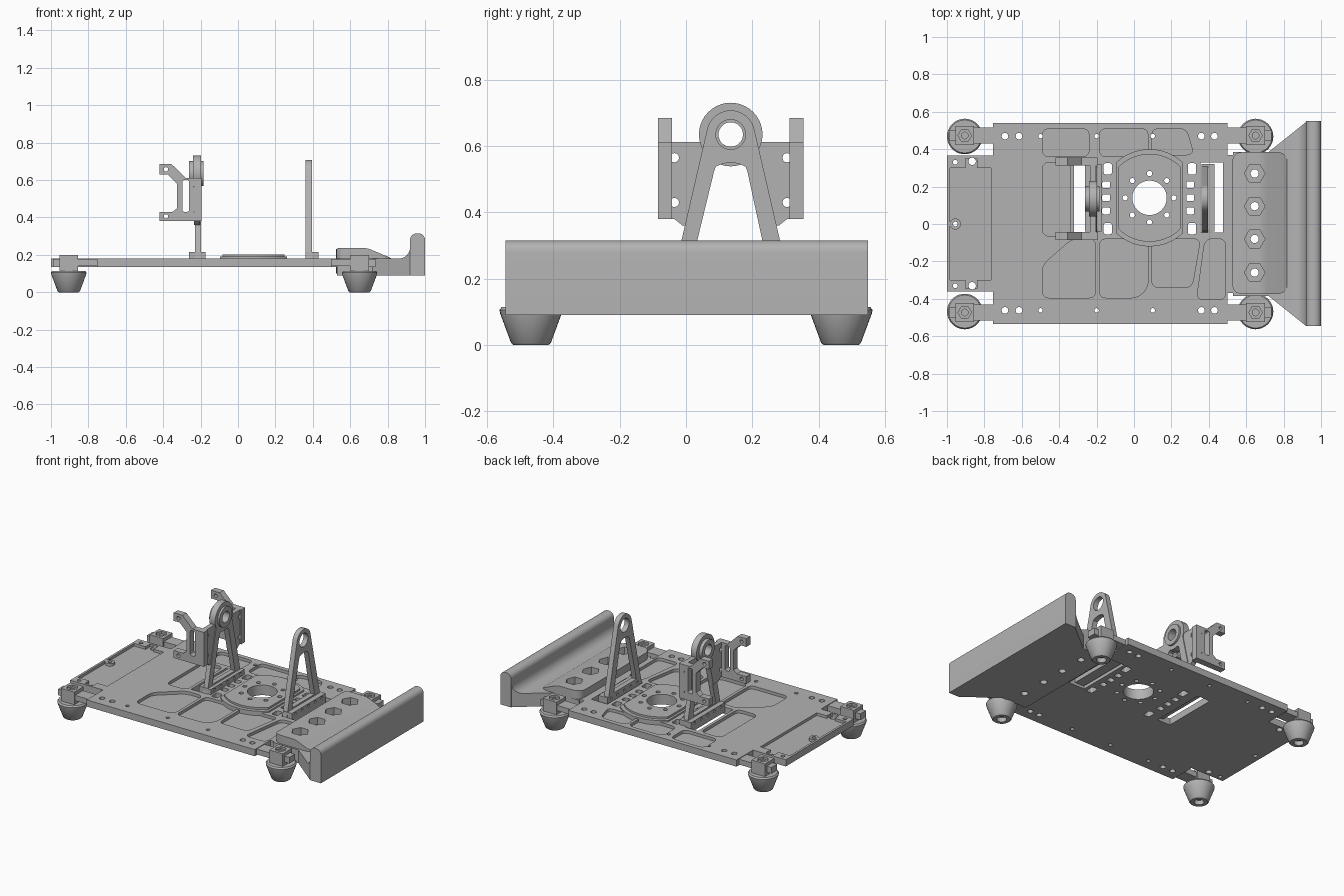
import bpy, bmesh, math
from mathutils import Vector

cube = bpy.data.objects.get("Cube")
if cube:
    bpy.data.objects.remove(cube, do_unlink=True)

grey = bpy.data.materials.new("machined_grey")
grey.use_nodes = True
GREY = (0.45, 0.45, 0.45, 1)
grey.diffuse_color = GREY
grey.node_tree.nodes["Principled BSDF"].inputs["Base Color"].default_value = GREY

AXES = {"x": lambda u, v, w: (w, u, v), "y": lambda u, v, w: (u, w, v), "z": lambda u, v, w: (u, v, w)}


def make(name, bm):
    bmesh.ops.recalc_face_normals(bm, faces=bm.faces)
    mesh = bpy.data.meshes.new(name)
    bm.to_mesh(mesh)
    bm.free()
    mesh.materials.append(grey)
    ob = bpy.data.objects.new(name, mesh)
    bpy.context.collection.objects.link(ob)
    return ob


def prism(name, pts, axis, lo, hi):
    bm = bmesh.new()
    face = bm.faces.new([bm.verts.new(AXES[axis](u, v, lo)) for u, v in pts])
    ext = bmesh.ops.extrude_face_region(bm, geom=[face])["geom"]
    step = Vector(AXES[axis](0, 0, hi - lo))
    bmesh.ops.translate(bm, verts=[g for g in ext if isinstance(g, bmesh.types.BMVert)], vec=step)
    return make(name, bm)


def rect(u0, u1, v0, v1):
    return [(u0, v0), (u1, v0), (u1, v1), (u0, v1)]


def arc(u, v, r, a0=0, a1=360, n=24):
    count = n if a1 - a0 == 360 else n + 1
    angles = [math.radians(a0 + (a1 - a0) * i / n) for i in range(count)]
    return [(u + r * math.cos(a), v + r * math.sin(a)) for a in angles]


def rounded(pts, r, n=5):
    out = []
    for i, p in enumerate(pts):
        p, a, b = Vector(p), Vector(pts[i - 1]), Vector(pts[(i + 1) % len(pts)])
        s = p + (a - p).normalized() * min(r, (a - p).length * 0.48)
        e = p + (b - p).normalized() * min(r, (b - p).length * 0.48)
        for k in range(n + 1):
            t = k / n
            out.append(tuple(s * (1 - t) ** 2 + p * 2 * t * (1 - t) + e * t * t))
    return out


def boolean(ob, other, op="DIFFERENCE"):
    mod = ob.modifiers.new("bool", "BOOLEAN")
    mod.operation, mod.solver, mod.object = op, "EXACT", other
    bpy.context.view_layer.update()
    deps = bpy.context.evaluated_depsgraph_get()
    mesh = bpy.data.meshes.new_from_object(ob.evaluated_get(deps))
    ob.modifiers.clear()
    ob.data = mesh
    bpy.data.objects.remove(other, do_unlink=True)


def cut(ob, pts, axis, lo, hi):
    boolean(ob, prism("cutter", pts, axis, lo, hi))


def add(ob, pts, axis, lo, hi):
    boolean(ob, prism("addition", pts, axis, lo, hi), "UNION")


# Base plate with a narrow tail and a tongue towards the bumper
BOTTOM, TOP = 0.135, 0.18
plate = prism("base_plate", [
    (-1, -0.36), (-0.755, -0.36), (-0.755, -0.535), (0.5, -0.535), (0.5, -0.37), (0.54, -0.37),
    (0.54, 0.37), (0.5, 0.37), (0.5, 0.54), (-0.755, 0.54), (-0.755, 0.365), (-1, 0.365)], "z", BOTTOM, TOP)

# Lightening pockets
pockets = [
    rect(-0.49, -0.24, 0.36, 0.51), rect(-0.185, 0.075, 0.36, 0.51),
    [(0.095, 0.37), (0.32, 0.37), (0.28, 0.51), (0.095, 0.51)],
    rect(-0.49, -0.34, -0.065, 0.33),
    [(-0.49, -0.395), (-0.205, -0.395), (-0.205, -0.08), (-0.33, -0.08), (-0.49, -0.22)],
    [(-0.185, -0.395), (0.02, -0.395), (0.075, -0.34), (0.075, -0.08), (-0.185, -0.08)],
    [(0.095, -0.34), (0.31, -0.34), (0.355, -0.08), (0.095, -0.08)],
    [(0.335, -0.405), (0.49, -0.405), (0.49, -0.08), (0.38, -0.08)]]
for p in pockets:
    cut(plate, rounded(p, 0.04), "z", 0.16, 0.3)
cut(plate, [(-0.985, -0.3), (-0.9, -0.3), (-0.9, -0.345), (-0.84, -0.345), (-0.84, -0.3), (-0.765, -0.3),
            (-0.765, 0.3), (-0.84, 0.3), (-0.84, 0.35), (-0.9, 0.35), (-0.9, 0.3), (-0.985, 0.3)], "z", 0.162, 0.3)
for y in (-0.33, 0, 0.33):
    add(plate, arc(-0.955, y, 0.03, n=16), "z", 0.14, TOP)
    cut(plate, arc(-0.955, y, 0.013, n=12), "z", 0, 1)
for y in (-0.33, 0.335):
    cut(plate, arc(-0.865, y, 0.02, n=12), "z", 0, 1)

# Raised round mount with flattened sides and a central bore
CX, CY = 0.083, 0.14
for r, half, top in ((0.26, 0.18, 0.19), (0.235, 0.165, 0.203)):
    a = math.degrees(math.acos(half / r))
    add(plate, arc(CX, CY, r, a, 180 - a) + arc(CX, CY, r, 180 + a, 360 - a), "z", 0.14, top)
cut(plate, arc(CX, CY, 0.092, n=40), "z", 0, 1)
for u, v in arc(CX, CY, 0.13, n=8):
    cut(plate, arc(u, v, 0.014, n=12), "z", 0, 1)

# Upright windows, slots and edge holes
for x0, x1 in ((-0.32, -0.225), (0.355, 0.475)):
    cut(plate, rect(x0, x1, -0.045, 0.33), "z", 0, 1)
for x in (-0.14, 0.31):
    for y in (-0.02, 0.3):
        cut(plate, rounded(rect(x - 0.022, x + 0.022, y - 0.035, y + 0.025), 0.012), "z", 0, 1)
    for y in (0.07, 0.14, 0.21):
        cut(plate, rounded(rect(x - 0.03, x + 0.012, y - 0.018, y + 0.018), 0.01), "z", 0, 1)
for y in (-0.462, 0.47):
    for x, r in ((-0.69, 0.018), (-0.615, 0.018), (-0.5, 0.012), (-0.2, 0.012),
                 (0.1, 0.012), (0.36, 0.018), (0.43, 0.018)):
        cut(plate, arc(x, y, r, n=14), "z", 0, 1)

# Bumper: swept profile, tapered at both ends
bumper = prism("bumper", [
    (0.53, 0.09), (1, 0.09)] + arc(0.965, 0.28, 0.035, 0, 90, 6) + arc(0.955, 0.28, 0.035, 90, 180, 6)
    + arc(0.86, 0.24, 0.06, 0, -90, 6) + [(0.53, 0.18)], "y", -0.545, 0.55)
for s in (-1, 1):
    cut(bumper, [(0.4, s * 0.385), (0.72, s * 0.385), (0.92, s * 0.545), (0.92, s * 0.7), (0.4, s * 0.7)], "z", 0, 1)

# Bumper pad: rounded plan meets a sloping side profile
pad = prism("bumper_pad", rounded([(0.525, -0.375), (0.82, -0.375), (0.82, 0.385), (0.525, 0.385)], 0.06), "z", 0.1, 0.3)
boolean(pad, prism("pad_slope", rounded([(0.5, 0.1), (0.83, 0.1), (0.83, 0.178), (0.69, 0.237), (0.52, 0.237)], 0.025),
                   "y", -0.5, 0.5), "INTERSECT")
boolean(bumper, pad, "UNION")
for y in (0.27, 0.095, -0.08, -0.26):
    cut(bumper, arc(0.645, y, 0.055, n=6), "z", 0.19, 1)
    cut(bumper, arc(0.645, y, 0.022, n=16), "z", 0, 1)

# Four feet with clamp blocks, arms and nut recesses
FOOT = [(0.03, 0.03), (0.03, 0), (0.053, 0), (0.06, 0.006), (0.093, 0.095), (0.095, 0.105), (0.088, 0.115), (0, 0.115)]
for end, fx, toward in (("rear", -0.905, 1), ("front", 0.65, -1)):
    for side, s in (("right", -1), ("left", 1)):
        bm = bmesh.new()
        verts = [bm.verts.new((r, 0, z)) for r, z in [(0, 0.03)] + FOOT]
        edges = [bm.edges.new(pair) for pair in zip(verts, verts[1:])]
        bmesh.ops.spin(bm, geom=verts + edges, cent=(0, 0, 0), axis=(0, 0, 1), angle=math.tau, steps=32)
        bmesh.ops.remove_doubles(bm, verts=bm.verts, dist=0.0005)
        bmesh.ops.translate(bm, verts=bm.verts, vec=(fx, s * 0.468, 0))
        make(f"{end}_{side}_foot", bm)
        y = s * 0.473
        block = prism(f"{end}_{side}_clamp", rect(fx - 0.05, fx + 0.05, y - 0.05, y + 0.05), "z", 0.113, 0.2)
        arm = sorted((fx, fx + toward * 0.165))
        add(block, rect(*arm, y - 0.042, y + 0.042), "z", 0.14, 0.176)
        tab = sorted((fx, fx - toward * 0.085))
        add(block, rect(*tab, y - 0.03, y + 0.03), "z", 0.136, 0.178)
        cut(block, arc(fx, y, 0.036, n=6), "z", 0.185, 1)
        cut(block, arc(fx, y, 0.018, n=14), "z", 0.12, 1)

# Two A-frame uprights
PY, PZ = 0.135, 0.635
OPENING = [(0.012, 0.225), (0.25, 0.225), (0.185, 0.525)] + arc(PY, 0.46, 0.09, 60, 120, 8) + [(0.085, 0.525)]


def a_frame(name, x0, x1, foot0, foot1):
    frame = prism(name, [(-0.045, 0.18), (0.315, 0.18)] + arc(PY, PZ, 0.073, 15, 165, 20), "x", x0, x1)
    add(frame, rect(-0.04, 0.32, 0.15, 0.215), "x", foot0, foot1)
    cut(frame, OPENING, "x", x0 - 0.1, x1 + 0.1)
    cut(frame, arc(PY, PZ, 0.045), "x", x0 - 0.1, x1 + 0.1)
    for y in (0, 0.07, 0.14, 0.21, 0.28):
        cut(frame, arc(y, 0.198, 0.01, n=10), "x", -1, 1)
    return frame


a_frame("front_upright", 0.362, 0.396, 0.362, 0.43)
a_frame("rear_upright", -0.23, -0.198, -0.262, -0.175)

# Bearing housing on the rear upright
bearing = prism("bearing_housing", arc(PY, PZ, 0.096, n=40), "x", -0.24, -0.198)
add(bearing, arc(PY, PZ, 0.068, n=32), "x", -0.262, -0.185)
cut(bearing, arc(PY, PZ, 0.037, n=28), "x", -1, 1)

# Cross plate of the motor bracket
cross = prism("bracket_cross_plate", [(-0.085, 0.38), (-0.035, 0.38), (-0.01, 0.36), (0.28, 0.36), (0.305, 0.38),
                                      (0.355, 0.38), (0.355, 0.612), (-0.085, 0.612)], "x", -0.235, -0.203)
cut(cross, OPENING, "x", -1, 1)
cut(cross, arc(PY, PZ, 0.08), "x", -1, 1)
for y in (-0.035, 0.305):
    for z in (0.43, 0.565):
        cut(cross, arc(y, z, 0.014, n=12), "x", -1, 1)
for y in (-0.064, 0.331):
    for z in (0.465, 0.53):
        cut(cross, arc(y, z, 0.016, n=12), "x", -1, 1)

# Side cheeks of the motor bracket with forked ends
for side, y0, y1 in (("right", -0.085, -0.042), ("left", 0.312, 0.355)):
    cheek = prism(f"{side}_bracket_cheek", [
        (-0.195, 0.38), (-0.42, 0.38), (-0.42, 0.43), (-0.35, 0.43), (-0.325, 0.45), (-0.325, 0.58), (-0.375, 0.63),
        (-0.42, 0.63), (-0.42, 0.685), (-0.355, 0.685), (-0.28, 0.612), (-0.195, 0.612)], "y", y0, y1)
    cut(cheek, rounded(rect(-0.297, -0.262, 0.43, 0.6), 0.012), "y", -1, 1)
    for x, z in ((-0.385, 0.657), (-0.385, 0.405), (-0.225, 0.43), (-0.225, 0.565)):
        cut(cheek, arc(x, z, 0.012, n=12), "y", -1, 1)

# Smooth round walls, keep machined edges crisp
for ob in bpy.context.scene.objects:
    if ob.type == "MESH":
        ob.select_set(True)
        bpy.context.view_layer.objects.active = ob
bpy.ops.object.shade_smooth_by_angle(angle=math.radians(31))
